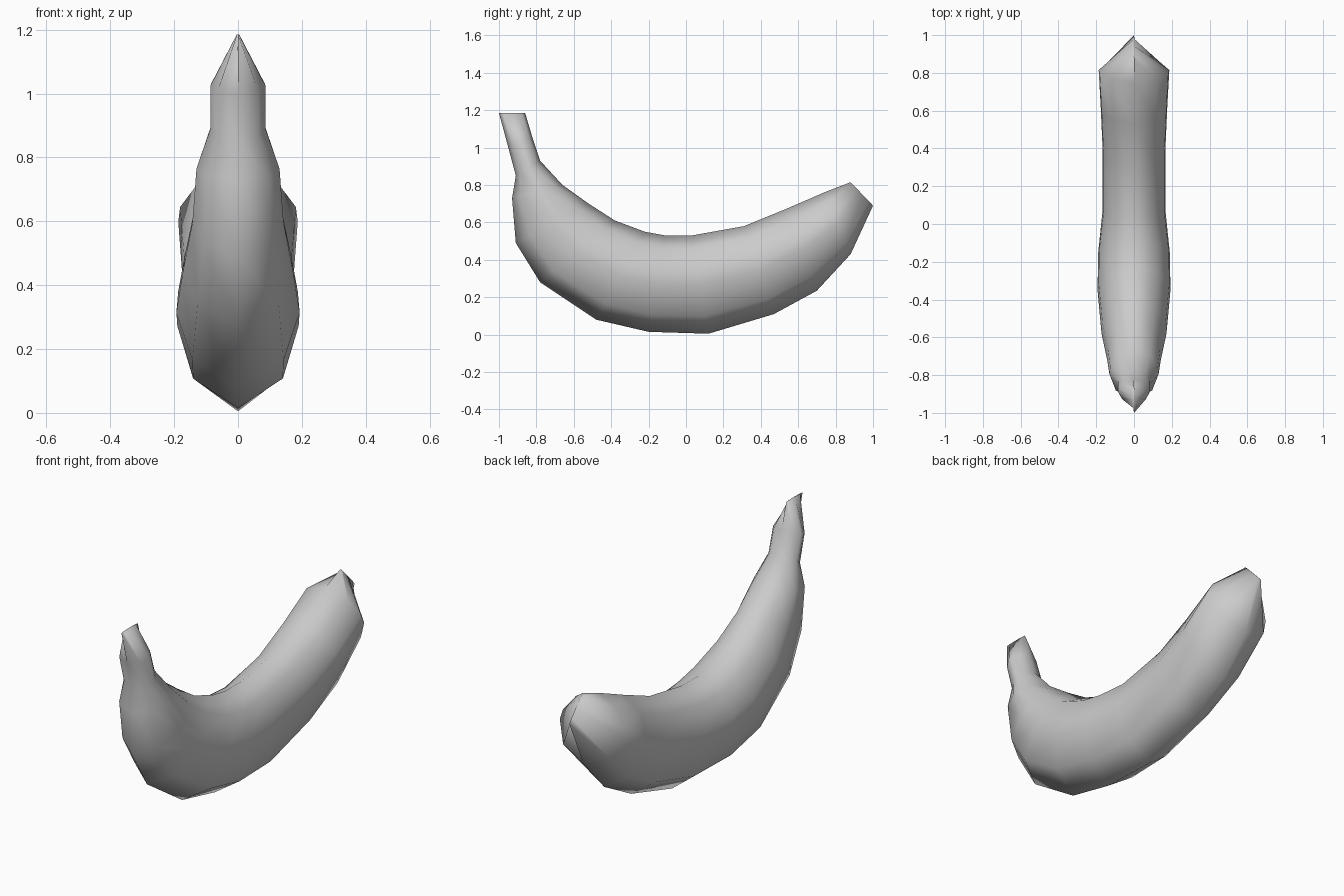
import bpy, bmesh
from mathutils import Vector

if "Cube" in bpy.data.objects:
    bpy.data.objects.remove(bpy.data.objects["Cube"])

# Stations along the fruit: inner-edge (y, z), outer-edge (y, z), half width
stations = [
    (-0.86, 1.185, -1.00, 1.185, 0.004),
    (-0.82, 1.05, -0.95, 1.00, 0.086),
    (-0.78, 0.93, -0.91, 0.85, 0.086),
    (-0.66, 0.80, -0.93, 0.73, 0.130),
    (-0.52, 0.70, -0.91, 0.49, 0.143),
    (-0.38, 0.61, -0.78, 0.28, 0.172),
    (-0.22, 0.55, -0.48, 0.08, 0.193),
    (-0.11, 0.53, -0.20, 0.015, 0.190),
    (0.03, 0.53, 0.12, 0.005, 0.166),
    (0.31, 0.58, 0.47, 0.11, 0.166),
    (0.53, 0.67, 0.70, 0.235, 0.176),
    (0.75, 0.765, 0.88, 0.43, 0.187),
    (0.88, 0.815, 1.00, 0.69, 0.004),
]

# Faceted cross-section: fraction from outer to inner edge, fraction of width
half = [(0.18, 0.74), (0.50, 1.0), (0.64, 0.97), (0.87, 0.66)]
section = [(0, 0)] + half + [(1, 0)] + [(t, -w) for t, w in reversed(half)]

bm = bmesh.new()
rings = []
for uy, uz, ly, lz, width in stations:
    inner, outer = Vector((0, uy, uz)), Vector((0, ly, lz))
    ring = []
    for t, w in section:
        p = outer.lerp(inner, t)
        p.x = w * width
        ring.append(bm.verts.new(p))
    rings.append(ring)

# Skin between stations and close both pinched ends
n = len(section)
for a, b in zip(rings, rings[1:]):
    for i in range(n):
        j = (i + 1) % n
        bm.faces.new((a[i], a[j], b[j], b[i]))
bm.faces.new(rings[0])
bm.faces.new(rings[-1])
bmesh.ops.recalc_face_normals(bm, faces=bm.faces)

mesh = bpy.data.meshes.new("banana")
bm.to_mesh(mesh)
bm.free()
banana = bpy.data.objects.new("banana", mesh)
bpy.context.collection.objects.link(banana)
for f in mesh.polygons:
    f.use_smooth = True
